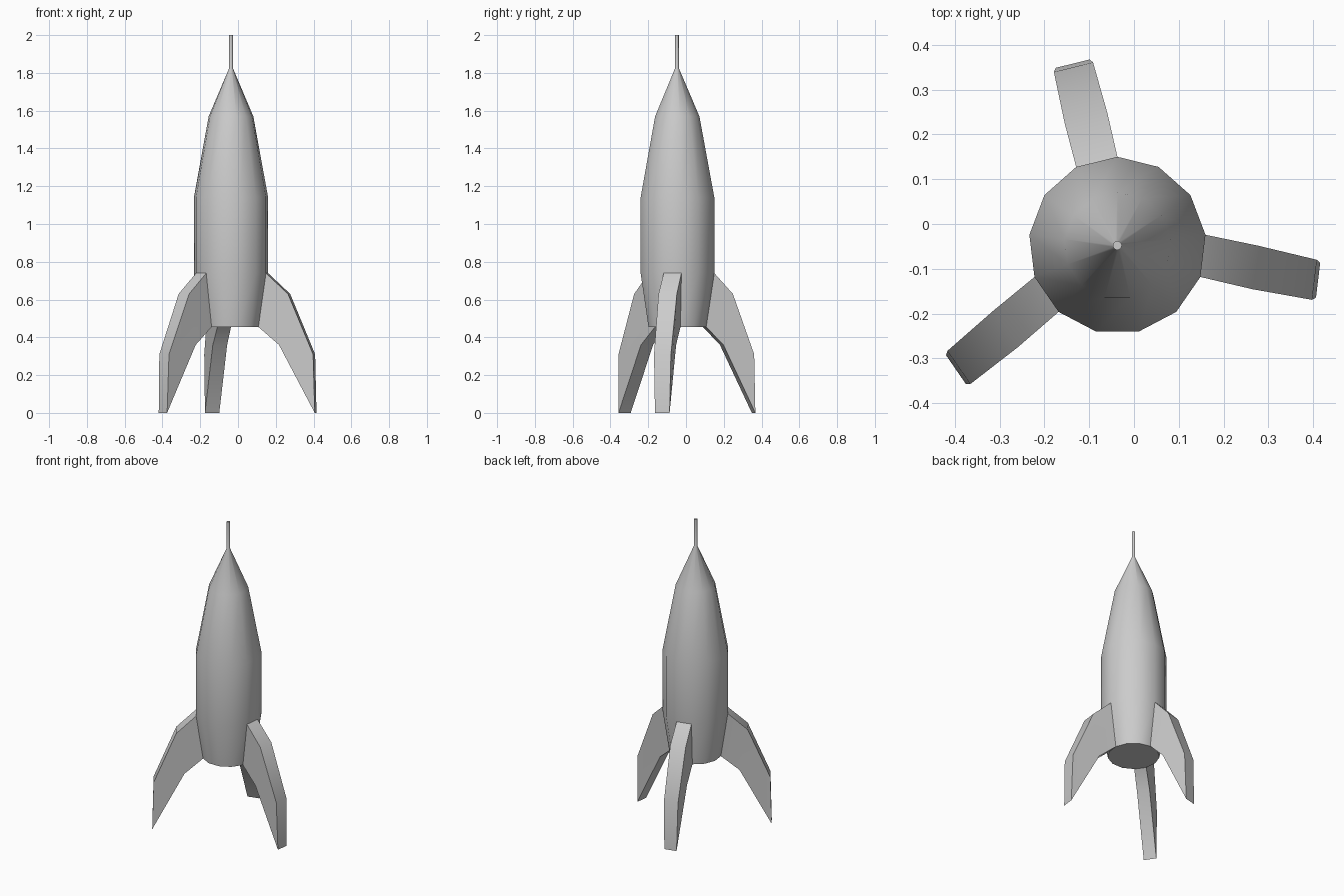
import bpy, bmesh, math
from mathutils import Vector

if "Cube" in bpy.data.objects:
    bpy.data.objects.remove(bpy.data.objects["Cube"], do_unlink=True)

SIDES = 13
AXIS = Vector((-0.037, -0.048, 0))

grey = bpy.data.materials.new("plain grey")
grey.use_nodes = True
grey.diffuse_color = (0.6, 0.6, 0.6, 1)
grey.node_tree.nodes["Principled BSDF"].inputs["Base Color"].default_value = (0.6, 0.6, 0.6, 1)


def skin(name, loops, cap_start=True):
    """Join matching closed loops of points into one smooth-shaded object."""
    bm = bmesh.new()
    rings = [[bm.verts.new(p) for p in loop] for loop in loops]
    n = len(rings[0])
    for a, b in zip(rings, rings[1:]):
        for i in range(n):
            j = (i + 1) % n
            bm.faces.new((a[i], a[j], b[j], b[i]))
    if cap_start:
        bm.faces.new(rings[0])
    bm.faces.new(rings[-1])
    bmesh.ops.recalc_face_normals(bm, faces=bm.faces)
    mesh = bpy.data.meshes.new(name)
    bm.to_mesh(mesh)
    bm.free()
    mesh.materials.append(grey)
    obj = bpy.data.objects.new(name, mesh)
    obj.location = AXIS
    bpy.context.collection.objects.link(obj)
    bpy.ops.object.select_all(action='DESELECT')
    obj.select_set(True)
    bpy.context.view_layer.objects.active = obj
    bpy.ops.object.shade_smooth_by_angle(angle=math.radians(30))
    return obj


def ring(r, z):
    angles = [math.pi / 2 + i * math.tau / SIDES for i in range(SIDES)]
    return [Vector((r * math.cos(a), r * math.sin(a), z)) for a in angles]


# Hull with its needle nose
profile = [(0.155, 0.455), (0.198, 0.74), (0.198, 1.14),
           (0.119, 1.57), (0.01, 1.825), (0.01, 2.0)]
skin("rocket_body", [ring(r, z) for r, z in profile])


# Swept legs, each growing outward from one hull panel
def fin(name, half_steps, reach, drift):
    a = math.pi / 2 + half_steps * math.pi / SIDES
    out = Vector((math.cos(a), math.sin(a), 0))
    side = Vector((-math.sin(a), math.cos(a), 0))
    # upper radius, upper z, upper half width, lower radius, lower z, lower half width
    sections = [(0.192, 0.74, 0.0474, 0.1505, 0.455, 0.0371),
                (0.311, 0.63, 0.049, 0.262, 0.36, 0.039),
                (0.446, 0.31, 0.045, 0.454, 0.0, 0.039)]
    loops = []
    for k, (ur, uz, uw, lr, lz, lw) in enumerate(sections):
        def point(r, z, w):
            return out * (r + reach * k) + side * (drift * k + w) + Vector((0, 0, z))
        loops.append([point(ur, uz, -uw), point(ur, uz, uw),
                      point(lr, lz, lw), point(lr, lz, -lw)])
    skin(name, loops, cap_start=False)


fin("back_fin", 1, -0.018, 0)
fin("left_fin", -7, 0, -0.0115)
fin("right_fin", 9, 0, 0.0115)
